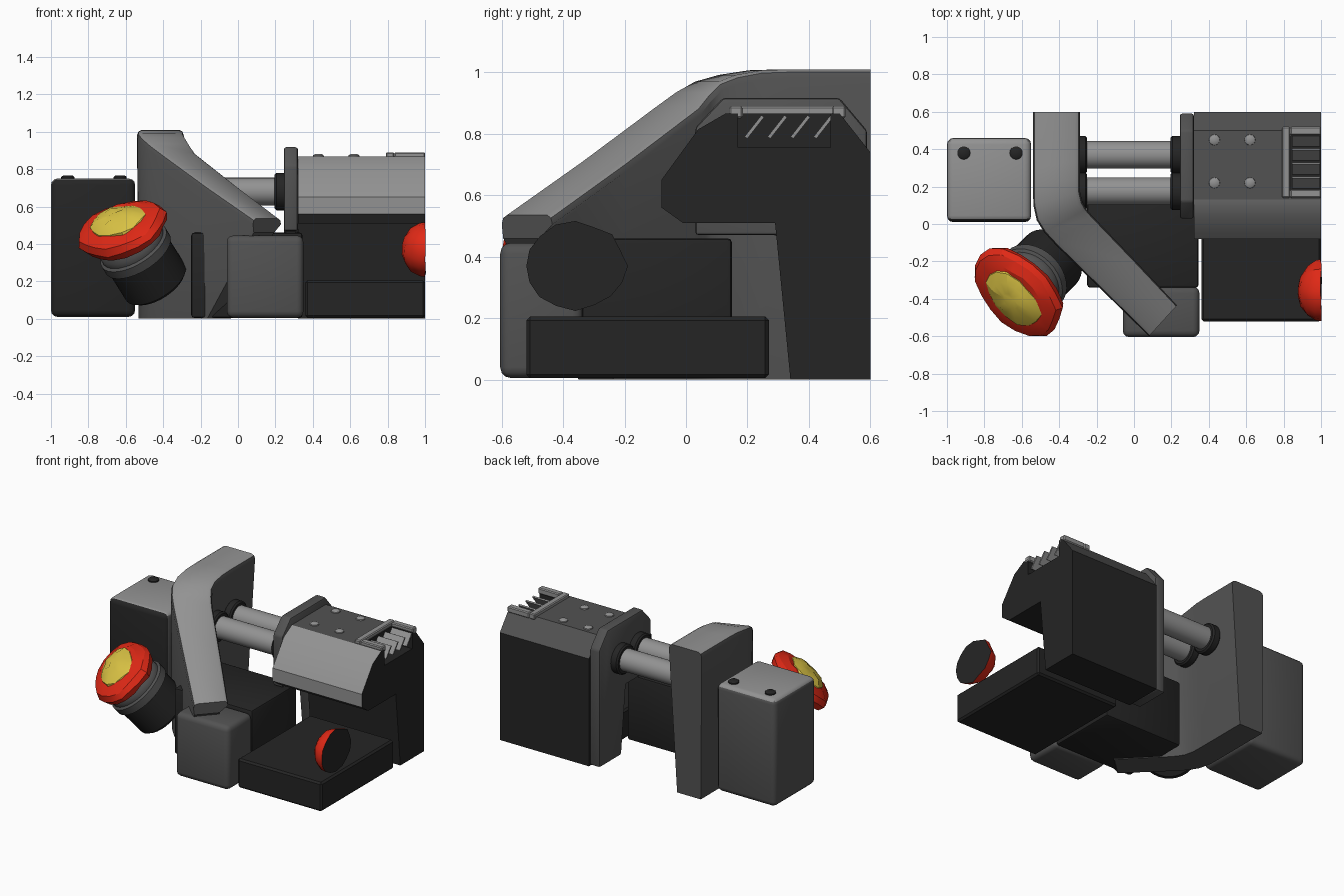
import bpy, bmesh, math, random
from mathutils import Vector, Matrix

if "Cube" in bpy.data.objects:
    bpy.data.objects.remove(bpy.data.objects["Cube"])

random.seed(4)


def material(name, r, g, b):
    m = bpy.data.materials.new(name)
    m.diffuse_color = (r, g, b, 1)
    m.use_nodes = True
    m.node_tree.nodes["Principled BSDF"].inputs["Base Color"].default_value = m.diffuse_color
    return m


BLACK, MID, LIGHT, RED, YELLOW = range(5)
MATS = [material("black", .018, .018, .018), material("dark grey", .085, .085, .085),
        material("light grey", .29, .29, .29), material("red", .75, .022, .008),
        material("yellow", .72, .56, .06)]


def finish(bm, name, rule, smooth=30):
    """Make an object; rule is a colour or a function of (normal, centre)."""
    bmesh.ops.recalc_face_normals(bm, faces=bm.faces)
    bm.normal_update()
    for f in bm.faces:
        f.material_index = rule(f.normal, f.calc_center_median()) if callable(rule) else rule
    me = bpy.data.meshes.new(name)
    bm.to_mesh(me)
    bm.free()
    ob = bpy.data.objects.new(name, me)
    bpy.context.collection.objects.link(ob)
    for m in MATS:
        me.materials.append(m)
    if smooth:
        bpy.ops.object.select_all(action='DESELECT')
        ob.select_set(True)
        bpy.context.view_layer.objects.active = ob
        bpy.ops.object.shade_smooth_by_angle(angle=math.radians(smooth))
    return ob


def box(name, lo, hi, rule, bevel=0.0, segs=3):
    bm = bmesh.new()
    lo, hi = Vector(lo), Vector(hi)
    bmesh.ops.create_cube(bm, size=1, matrix=Matrix.Translation((lo + hi) / 2) @ Matrix.Diagonal((*(hi - lo), 1)))
    if bevel:
        bmesh.ops.bevel(bm, geom=bm.edges[:], offset=bevel, segments=segs, profile=.5, affect='EDGES')
    return finish(bm, name, rule)


def extrude_x(name, profile, x0, x1, rule, bevel=0.0):
    """Extrude a (y, z) outline along x."""
    bm = bmesh.new()
    f = bm.faces.new([bm.verts.new((x0, y, z)) for y, z in profile])
    r = bmesh.ops.extrude_face_region(bm, geom=[f])
    bmesh.ops.translate(bm, vec=(x1 - x0, 0, 0), verts=[v for v in r['geom'] if isinstance(v, bmesh.types.BMVert)])
    if bevel:
        bmesh.ops.bevel(bm, geom=bm.edges[:], offset=bevel, segments=2, profile=.5, affect='EDGES')
    return finish(bm, name, rule)


def lathe(name, profile, matrix, rule, sides=32, stretch=(1, 1), jitter=0.0, smooth=40):
    """Spin (radius, height) points around local z, then place with matrix."""
    bm = bmesh.new()
    rings = []
    wob = [1 + random.uniform(-jitter, jitter) for _ in range(sides)]
    for r, h in profile:
        ring = []
        for i in range(sides):
            a = 2 * math.pi * i / sides
            hh = h + random.uniform(-jitter, jitter) * .1
            ring.append(bm.verts.new(matrix @ Vector((r * wob[i] * stretch[0] * math.cos(a),
                                                      r * wob[i] * stretch[1] * math.sin(a), hh))))
        rings.append(ring)
    for a, b in zip(rings, rings[1:]):
        for i in range(sides):
            j = (i + 1) % sides
            bm.faces.new((a[i], a[j], b[j], b[i]))
    bm.faces.new(rings[0])
    bm.faces.new(rings[-1])
    return finish(bm, name, rule, smooth)


def at(x, y, z):
    return Matrix.Translation((x, y, z))


# Left rounded cabinet with two bolts
box("left_cabinet", (-1, .01, .01), (-.55, .46, .75),
    lambda n, c: BLACK if n.y < -.4 else LIGHT if n.z > .6 else MID, .035)
for x in (-.91, -.63):
    lathe("cabinet_bolt", [(.035, 0), (.035, .018), (.025, .026)], at(x, .38, .74), BLACK, 16)

# Bent arm lofted from upright sections: outer xy, inner xy, top z, bottom z
stations = [(-.54, .6, -.29, .6, 1.01, 0), (-.54, .3, -.29, .34, 1.01, 0),
            (-.54, .2, -.29, .25, 1.007, 0), (-.538, .1, -.288, .17, .992, 0),
            (-.52, .02, -.275, .115, .97, 0), (-.48, -.045, -.255, .08, .935, 0),
            (-.42, -.11, -.225, .045, .89, 0), (-.17, -.355, .005, -.195, .708, 0),
            (.08, -.6, .23, -.435, .535, .46)]
bm = bmesh.new()
sections = []
for ox, oy, ix, iy, top, bot in stations:
    o, i = Vector((ox, oy, 0)), Vector((ix, iy, 0))
    up = Vector((0, 0, 1))
    pts = [o.lerp(i, .03) + up * bot, o + up * (top - .03), o.lerp(i, .03) + up * (top - .009),
           o.lerp(i, .1) + up * top, o.lerp(i, .9) + up * top, i.lerp(o, .03) + up * (top - .009),
           i + up * (top - .03), i.lerp(o, .25) + up * bot]
    sections.append([bm.verts.new(p) for p in pts])
for a, b in zip(sections, sections[1:]):
    for k in range(8):
        bm.faces.new((a[k], a[(k + 1) % 8], b[(k + 1) % 8], b[k]))
bm.faces.new(sections[0])
bm.faces.new(sections[-1])
finish(bm, "bent_arm", lambda n, c: LIGHT if n.z > .45 else MID)
box("arm_slot", (-.25, -.335, .01), (-.21, -.26, .45), BLACK, .015, 2)

# Front foot, rear block and low base
box("front_foot", (-.06, -.605, .005), (.35, -.335, .445), MID, .035)
box("inner_block", (-.25, -.34, .005), (.345, .15, .46), BLACK, .015, 2)
box("low_base", (.36, -.52, .005), (1, .27, .205), BLACK, .012, 1)

# Housing on the right: full section, then a section notched for the vent
lower = [(.6, .74), (.6, 0), (.34, 0), (.29, .51), (-.01, .51), (-.08, .56), (-.08, .65), (.04, .815), (.13, .867)]


def housing_colour(n, c):
    if abs(n.x) > .9 or n.y > .95 or c.z < .515:
        return BLACK
    if n.z > .95:
        return MID if c.z > .8 else BLACK
    if abs(n.y) > .95 and c.z > .78 and c.y > .1:
        return BLACK
    return LIGHT if n.y < -.3 and n.z > -.1 else MID


extrude_x("housing", [(.5, .867)] + lower, .32, .84, housing_colour)
extrude_x("housing_vent_end", [(.17, .867), (.17, .755), (.47, .755), (.47, .867), (.5, .867)] + lower,
          .84, 1, housing_colour)
extrude_x("housing_flange", [(.03, .47), (.03, .82), (.12, .917), (.5, .917), (.59, .81), (.59, .005),
                             (.35, .005), (.30, .47)], .245, .32, MID, .012)

# Vent frame and tilted slats
box("vent_frame_left", (.79, .14, .85), (.835, .52, .89), LIGHT, .006, 1)
for y in (.14, .475):
    box("vent_frame_rail", (.835, y, .85), (1, y + .045, .89), LIGHT, .006, 1)
for k in range(4):
    y = .20 + k * .075
    extrude_x("vent_slat", [(y - .01, .79), (y + .045, .86), (y + .055, .855), (y, .785)], .845, .995, LIGHT)

# Housing bolts
for x in (.43, .62):
    for y in (.22, .45):
        lathe("housing_bolt", [(.03, 0), (.028, .012), (.016, .019)], at(x, y, .862), LIGHT, 16)

# Twin pipes with collars
along_x = Matrix.Rotation(math.pi / 2, 4, 'Y')
for y in (.175, .37):
    lathe("pipe", [(.074, 0), (.074, .58)], at(-.31, y, .68) @ along_x, LIGHT)
    for x in (-.31, .195):
        lathe("pipe_collar", [(.09, 0), (.1, .01), (.1, .05), (.09, .06)], at(x, y, .68) @ along_x, BLACK)

# Tilted push button: barrel, ring, red head and yellow cap
axis = Vector((-.47, -.47, .75)).normalized()
side = Vector((1, -1, 0)).normalized()
tilt = Matrix((side, axis.cross(side), axis)).transposed().to_4x4()
place = at(-.62, -.37, .48) @ tilt
lathe("button_barrel", [(.165, -.40), (.185, -.38), (.185, -.17)], place, BLACK)
lathe("button_ring", [(.18, -.19), (.2, -.18), (.2, -.13), (.185, -.12), (.185, -.09), (.16, -.06)], place, MID)
lathe("button_head", [(.6, -.06), (.93, -.045), (1, -.005), (.92, .03), (.7, .055), (.4, .06)],
      place, RED, 18, (.28, .215), .06, 25)
lathe("button_cap", [(.95, .035), (.9, .06), (.6, .085), (.25, .095)], place, YELLOW, 14, (.2, .14), .07, 25)

# Half knob over the base, flat on its right side
knob = at(1, -.36, .37) @ Matrix.Rotation(-math.pi / 2, 4, 'Y')
lathe("half_knob", [(1, 0), (.97, .03), (.8, .075), (.5, .108), (.2, .12)], knob,
      lambda n, c: BLACK if n.x > .9 else RED, 16, (.142, .165), .05, 30)
